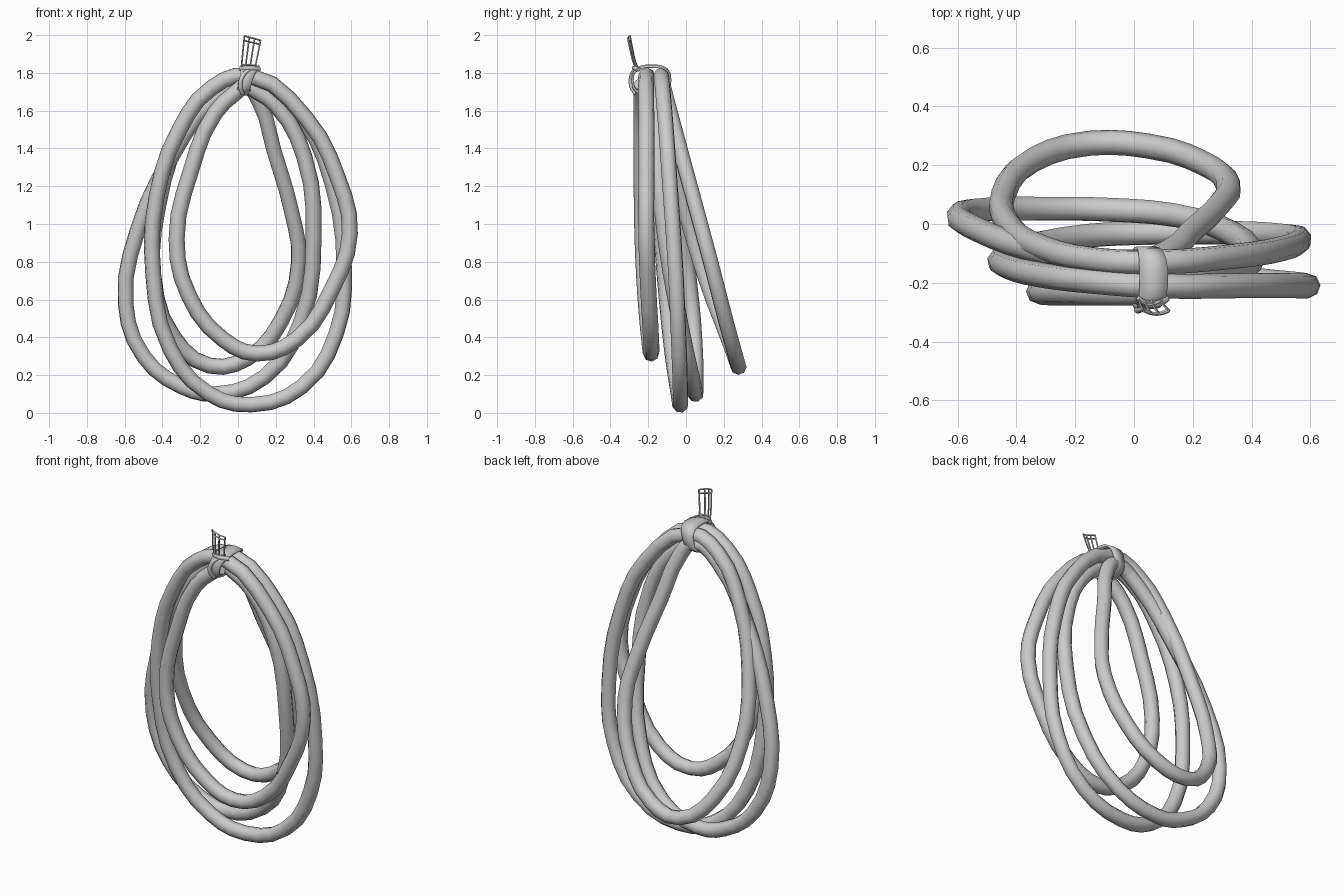
import bpy, bmesh, math


def finish(ob, angle=60):
    bpy.ops.object.select_all(action='DESELECT')
    ob.select_set(True)
    bpy.context.view_layer.objects.active = ob
    if ob.type == 'CURVE':
        bpy.ops.object.convert(target='MESH')
        ob = bpy.context.object
    bpy.ops.object.shade_smooth_by_angle(angle=math.radians(angle))
    return ob


def tube(name, points, radius, steps=2, sides=2):
    cu = bpy.data.curves.new(name, 'CURVE')
    cu.dimensions = '3D'
    cu.bevel_depth = radius
    cu.bevel_resolution = sides
    cu.resolution_u = steps
    cu.use_fill_caps = True
    sp = cu.splines.new('BEZIER')
    sp.bezier_points.add(len(points) - 1)
    for bp, p in zip(sp.bezier_points, points):
        bp.co = p
        bp.handle_left_type = bp.handle_right_type = 'AUTO'
    ob = bpy.data.objects.new(name, cu)
    bpy.context.collection.objects.link(ob)
    return finish(ob)


# Coiled hose: four hanging loops joined into one path
loop_front = [
    (0.04, -0.235, 1.74), (-0.12, -0.235, 1.59), (-0.25, -0.235, 1.28),
    (-0.325, -0.23, 0.92), (-0.26, -0.215, 0.62), (-0.08, -0.195, 0.39),
    (0.10, -0.185, 0.314), (0.31, -0.185, 0.39), (0.50, -0.20, 0.66),
    (0.592, -0.21, 0.95), (0.53, -0.21, 1.24), (0.36, -0.21, 1.56)]
loop_long = [
    (0.06, -0.21, 1.785), (-0.14, -0.195, 1.72), (-0.31, -0.175, 1.50),
    (-0.43, -0.145, 1.15), (-0.45, -0.115, 0.75), (-0.36, -0.075, 0.34),
    (-0.16, -0.04, 0.105), (0.07, -0.03, 0.043), (0.34, -0.03, 0.14),
    (0.52, -0.04, 0.42), (0.562, -0.055, 0.76), (0.50, -0.085, 1.21),
    (0.34, -0.11, 1.56)]
loop_back = [
    (0.05, -0.13, 1.785), (-0.13, -0.122, 1.72), (-0.30, -0.085, 1.48),
    (-0.42, -0.01, 1.10), (-0.445, 0.10, 0.72), (-0.34, 0.22, 0.40),
    (-0.15, 0.275, 0.25), (0.05, 0.265, 0.29), (0.23, 0.21, 0.49),
    (0.322, 0.13, 0.80), (0.285, 0.06, 1.06), (0.19, -0.03, 1.39),
    (0.11, -0.10, 1.65)]
loop_wide = [
    (0.03, -0.125, 1.74), (-0.13, -0.125, 1.66), (-0.35, -0.085, 1.36),
    (-0.53, -0.02, 0.97), (-0.595, 0.03, 0.58), (-0.50, 0.05, 0.30),
    (-0.30, 0.052, 0.14), (-0.12, 0.05, 0.10), (0.14, 0.03, 0.19),
    (0.33, -0.03, 0.47), (0.40, -0.11, 0.93), (0.35, -0.15, 1.36),
    (0.20, -0.165, 1.63), (0.06, -0.175, 1.725)]
tube("coiled_hose", loop_front + loop_long + loop_back + loop_wide, 0.0425, 3)

# Strap wrapped round the bundle, wide on top and narrow below
bm = bmesh.new()
rings = []
N = 18
for i in range(N):
    t = 2 * math.pi * i / N
    c, s = math.cos(t), math.sin(t)
    y = -0.183 + 0.1 * math.copysign(abs(c) ** 0.7, c)
    z = 1.76 + 0.073 * math.copysign(abs(s) ** 0.7, s)
    x = 0.042 + 0.025 * s
    w = 0.034 + 0.014 * max(0, s)
    rings.append([bm.verts.new((x + k * w, y, z + (0.006 if k == 0 else 0) * s))
                  for k in (-1, 0, 1)])
for i in range(N):
    a, b = rings[i], rings[(i + 1) % N]
    for k in range(2):
        bm.faces.new((a[k], a[k + 1], b[k + 1], b[k]))
bmesh.ops.recalc_face_normals(bm, faces=bm.faces)
me = bpy.data.meshes.new("wrap_strap")
bm.to_mesh(me)
bm.free()
strap = bpy.data.objects.new("wrap_strap", me)
bpy.context.collection.objects.link(strap)
mod = strap.modifiers.new("thickness", 'SOLIDIFY')
mod.thickness = 0.012
mod.offset = 0
finish(strap, 40)

# Loose fold of the strap in front of the bundle
tube("strap_fold", [(0.07, -0.262, 1.825), (0.025, -0.288, 1.785),
                    (0.012, -0.29, 1.73), (0.025, -0.265, 1.69)], 0.012, 3)


# Open hanging tab: thin rails on a curved surface, u across, v up
def tab(u, v):
    return (0.053 + 0.024 * v + u * (0.036 + 0.007 * v),
            -0.266 - 0.042 * v ** 0.7 + 0.012 * u * u,
            1.822 + 0.162 * v - 0.012 * u * v)


for i, u in enumerate((-1, -0.4, 0.25, 1)):
    tube(f"tab_rail_{i}", [tab(u, v / 4) for v in range(5)], 0.0045, 2, 0)
for i, v in enumerate((0.12, 0.86, 1)):
    tube(f"tab_crossbar_{i}", [tab(u / 2, v) for u in range(-2, 3)], 0.0045, 2, 0)

# Folded strip at the foot of the tab
tube("tab_base", [(0.012, -0.25, 1.822), (0.04, -0.272, 1.826),
                  (0.08, -0.272, 1.826), (0.115, -0.25, 1.818)], 0.012, 2, 1)
